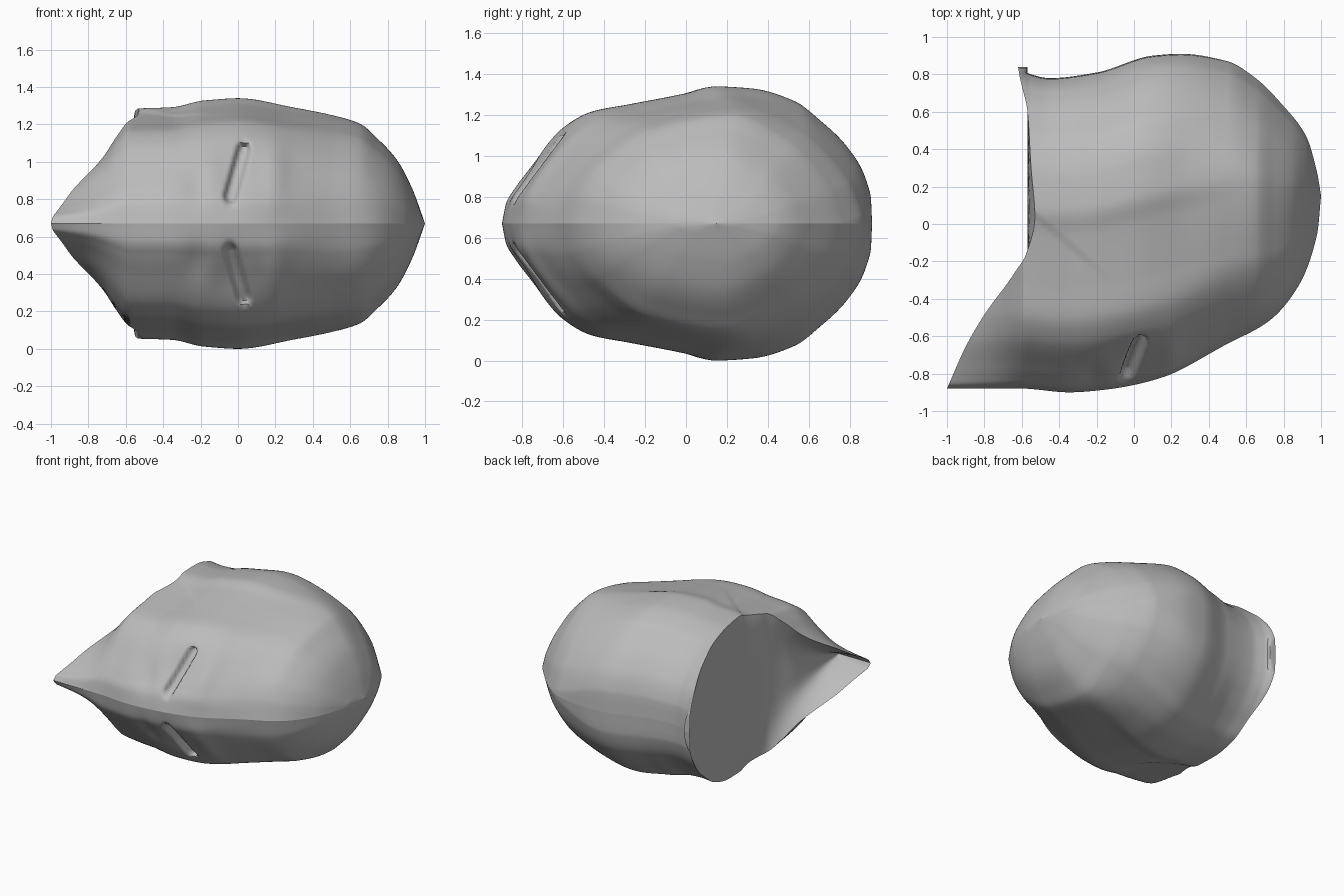
import bpy, bmesh, math
from mathutils import Vector

cube = bpy.data.objects.get("Cube")
if cube:
    bpy.data.objects.remove(cube, do_unlink=True)

MID = 0.67          # height of the symmetry plane
COLS, RINGS, LOW, ACROSS = 110, 160, 34, 24


def curve(points):
    """Monotone smooth interpolation through (x, y) points."""
    xs, ys = zip(*points)
    d = [(ys[i + 1] - ys[i]) / (xs[i + 1] - xs[i]) for i in range(len(xs) - 1)]
    m = [d[0]] + [2 * a * b / (a + b) if a * b > 0 else 0 for a, b in zip(d, d[1:])] + [d[-1]]

    def f(x):
        x = min(max(x, xs[0]), xs[-1])
        i = max(k for k in range(len(d)) if xs[k] <= x)
        h = xs[i + 1] - xs[i]
        t = (x - xs[i]) / h
        s = t * t * (3 - 2 * t)
        return (ys[i] * (1 - s) + ys[i + 1] * s
                + h * t * (1 - t) * (m[i] * (1 - t) - m[i + 1] * t))
    return f


def step(a, b, x):
    t = min(max((x - a) / (b - a), 0), 1)
    return t * t * (3 - 2 * t)


def bump(x, z, cx, cz, rx, rz):
    return math.exp(-((x - cx) / rx) ** 2 - ((z - cz) / rz) ** 2)


# Profiles along x, from the neck to the crown
back = curve([(-.62, .84), (-.55, .8), (-.45, .78), (-.2, .81), (.1, .9), (.25, .91), (.5, .87),
              (.65, .78), (.8, .63), (.92, .47), (.98, .27), (1, .15)])
front = curve([(-1, -.88), (-.6, -.88), (-.35, -.9), (-.1, -.88), (.15, -.82), (.5, -.64),
               (.72, -.52), (.88, -.33), (.98, -.05), (1, .15)])
width = curve([(-1, .2), (-.9, .26), (-.8, .33), (-.72, .42), (-.65, .53), (-.58, .605),
               (-.35, .615), (-.18, .655), (0, .67), (.3, .62), (.5, .58), (.65, .535), (.75, .45),
               (.85, .34), (.93, .19), (1, 0)])
# Cross-section half widths, from the back (0) to the front (1)
body = curve([(0, 0), (.004, .24), (.06, .55), (.144, .77), (.21, .9), (.32, .985), (.42, 1),
              (.5, .95), (.66, .87), (.76, .82), (.833, .71), (.93, .4), (.965, .27), (.987, .17),
              (1, 0)])
dome = curve([(0, 0), (.05, .32), (.2, .75), (.42, 1), (.7, .87), (.9, .53), (.97, .27), (1, 0)])
# Lower edge of the shell: neck, then jaw down to the chin
rim = curve([(0, -.62), (.03, -.61), (.12, -.57), (.3, -.55), (.45, -.53), (.58, -.58),
             (.65, -.65), (.77, -.8), (.87, -.9), (1, -1)])


def slot(x, z):
    """Distance to the centre line of the slanted eye slot."""
    p, a, b = Vector((x, z)), Vector((-.04, .145)), Vector((.03, .395))
    t = min(max((p - a).dot(b - a) / (b - a).length_squared, 0), 1)
    return (p - a - t * (b - a)).length


def shell_point(x, u, side):
    yb, yf = back(x), front(x)
    y = yb + (yf - yb) * u
    k = step(.1, .7, x)
    z = width(x) * (body(u) * (1 - k) + dome(u) * k)
    # raised rear panel behind the cheek seam
    seam = y - (.04 - .85 * (x + .52))
    z *= 1 + .012 * step(-.015, .015, seam) * (1 - step(-.35, -.05, x)) * step(.2, .5, z)
    if u > .6:
        # brow, eye hollow and cheek dent, then the eye slot
        y -= .02 * bump(x, z, .2, .28, .07, .16)
        y += .025 * bump(x, z, -.04, .25, .09, .16) + .02 * bump(x, z, -.22, .2, .07, .1)
        y += .06 * (1 - step(.016, .046, slot(x, z)))
    return Vector((x, y, MID + side * z))


def column(u, side):
    """One strip of points from the rim to the crown."""
    r = rim(u)
    xs = [r + (-.3 - r) * i / LOW for i in range(LOW)]
    xs += [-.3 + 1.3 * math.sin(math.pi / 2 * i / RINGS) for i in range(RINGS + 1)]
    return [shell_point(x, u, side) for x in xs]


def floor_row(u):
    """One row of the closed underside: flat at the neck, hollowed under the jaw."""
    edge = shell_point(rim(u), u, 1)
    depth = (-.57 - edge.x) * (1 - .35 * step(.5, .75, u))
    row = []
    for i in range(ACROSS + 1):
        t = -math.cos(math.pi * i / ACROSS)
        row.append(Vector((edge.x + depth * (1 - t ** 4), edge.y, MID + t * (edge.z - MID))))
    return row


def skin(bm, lines):
    grid = [[bm.verts.new(p) for p in line] for line in lines]
    for a, b in zip(grid, grid[1:]):
        for i in range(len(a) - 1):
            bm.faces.new((a[i], b[i], b[i + 1], a[i + 1]))


us = [(1 - math.cos(math.pi * j / COLS)) / 2 for j in range(COLS + 1)]
bm = bmesh.new()
skin(bm, [column(u, 1) for u in us] + [column(u, -1) for u in us[-2::-1]])
skin(bm, [floor_row(u) for u in us])
bmesh.ops.remove_doubles(bm, verts=bm.verts, dist=.0002)
mesh = bpy.data.meshes.new("helmet_shell")
bm.to_mesh(mesh)
bm.free()
helmet = bpy.data.objects.new("helmet_shell", mesh)
bpy.context.collection.objects.link(helmet)

grey = bpy.data.materials.new("plain_grey")
grey.use_nodes = True
grey.diffuse_color = (.5, .5, .5, 1)
grey.node_tree.nodes["Principled BSDF"].inputs["Base Color"].default_value = (.5, .5, .5, 1)
mesh.materials.append(grey)

bpy.context.view_layer.objects.active = helmet
helmet.select_set(True)
bpy.ops.object.shade_smooth_by_angle(angle=math.radians(60))
